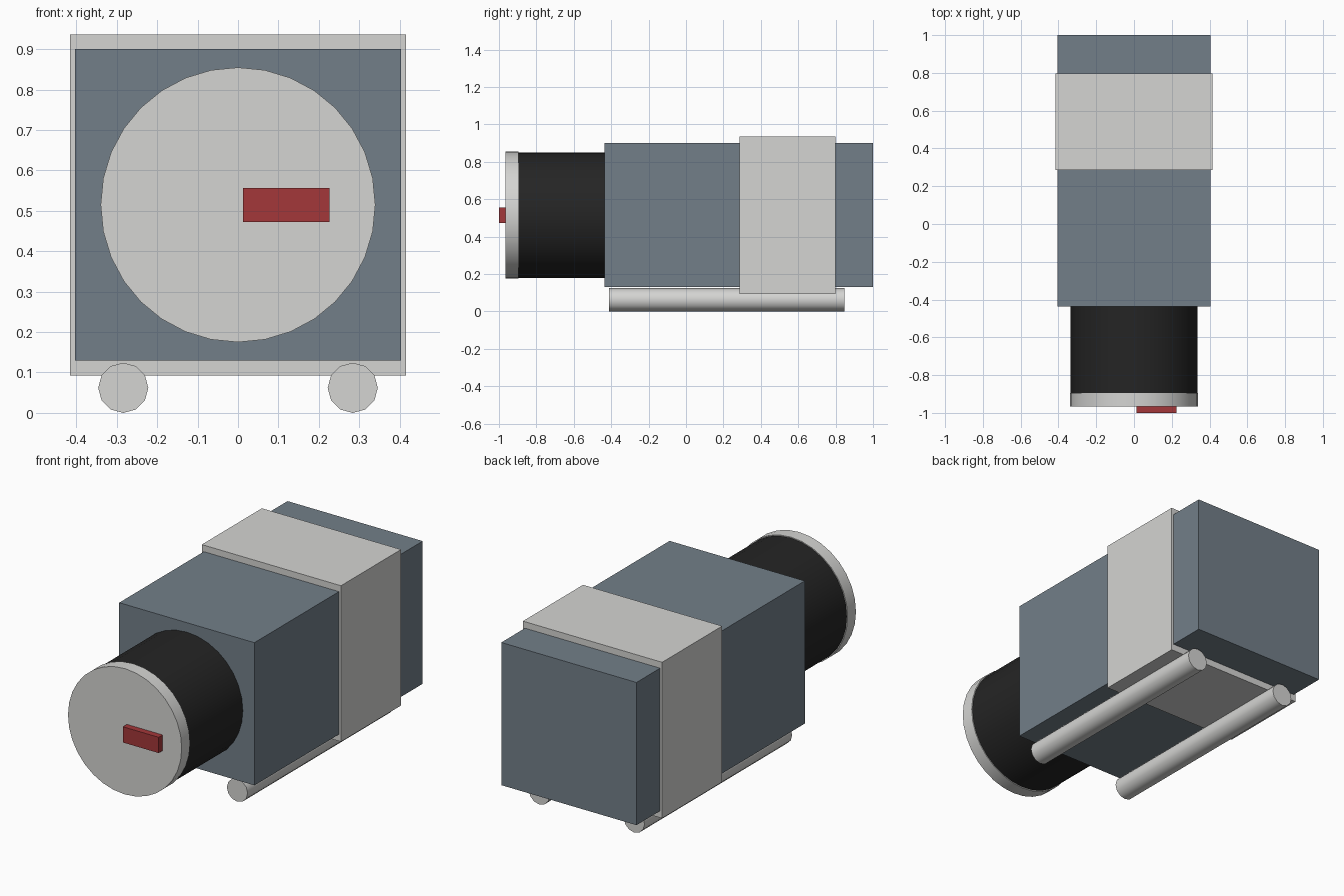
import bpy
import math

cube = bpy.data.objects.get("Cube")
if cube:
    bpy.data.objects.remove(cube, do_unlink=True)


def material(name, rgb):
    mat = bpy.data.materials.new(name)
    mat.use_nodes = True
    mat.diffuse_color = (*rgb, 1)
    mat.node_tree.nodes["Principled BSDF"].inputs["Base Color"].default_value = (*rgb, 1)
    return mat


slate = material("slate_blue", (0.17, 0.212, 0.25))
grey = material("light_grey", (0.66, 0.66, 0.645))
black = material("black", (0.018, 0.018, 0.018))
red = material("dark_red", (0.366, 0.038, 0.041))


def box(name, x, y, z, mat):
    """Box spanning the given (low, high) range on each axis."""
    spans = (x, y, z)
    bpy.ops.mesh.primitive_cube_add(size=1, location=[sum(s) / 2 for s in spans])
    obj = bpy.context.object
    obj.name = name
    obj.scale = [s[1] - s[0] for s in spans]
    bpy.ops.object.transform_apply(location=False, rotation=False, scale=True)
    obj.data.materials.append(mat)


def rod(name, x, z, radius, y, sides, mat):
    """Smooth cylinder running along y."""
    bpy.ops.mesh.primitive_cylinder_add(
        vertices=sides, radius=radius, depth=y[1] - y[0],
        location=(x, sum(y) / 2, z), rotation=(math.pi / 2, 0, 0))
    obj = bpy.context.object
    obj.name = name
    obj.data.materials.append(mat)
    bpy.ops.object.shade_smooth_by_angle(angle=math.radians(40))


# Housing and the band wrapped around it
box("housing", (-0.404, 0.404), (-0.437, 1), (0.13, 0.901), slate)
box("housing_band", (-0.416, 0.416), (0.285, 0.798), (0.093, 0.936), grey)

# Barrel with its front cap and marker
rod("barrel", 0, 0.515, 0.335, (-0.9, -0.43), 32, black)
rod("barrel_cap", 0, 0.515, 0.34, (-0.966, -0.895), 32, grey)
box("cap_marker", (0.012, 0.226), (-1, -0.96), (0.472, 0.557), red)

# Support rails under the housing
for side, sign in (("left", 1), ("right", -1)):
    rod(side + "_rail", sign * 0.284, 0.062, 0.062, (-0.412, 0.848), 12, grey)
